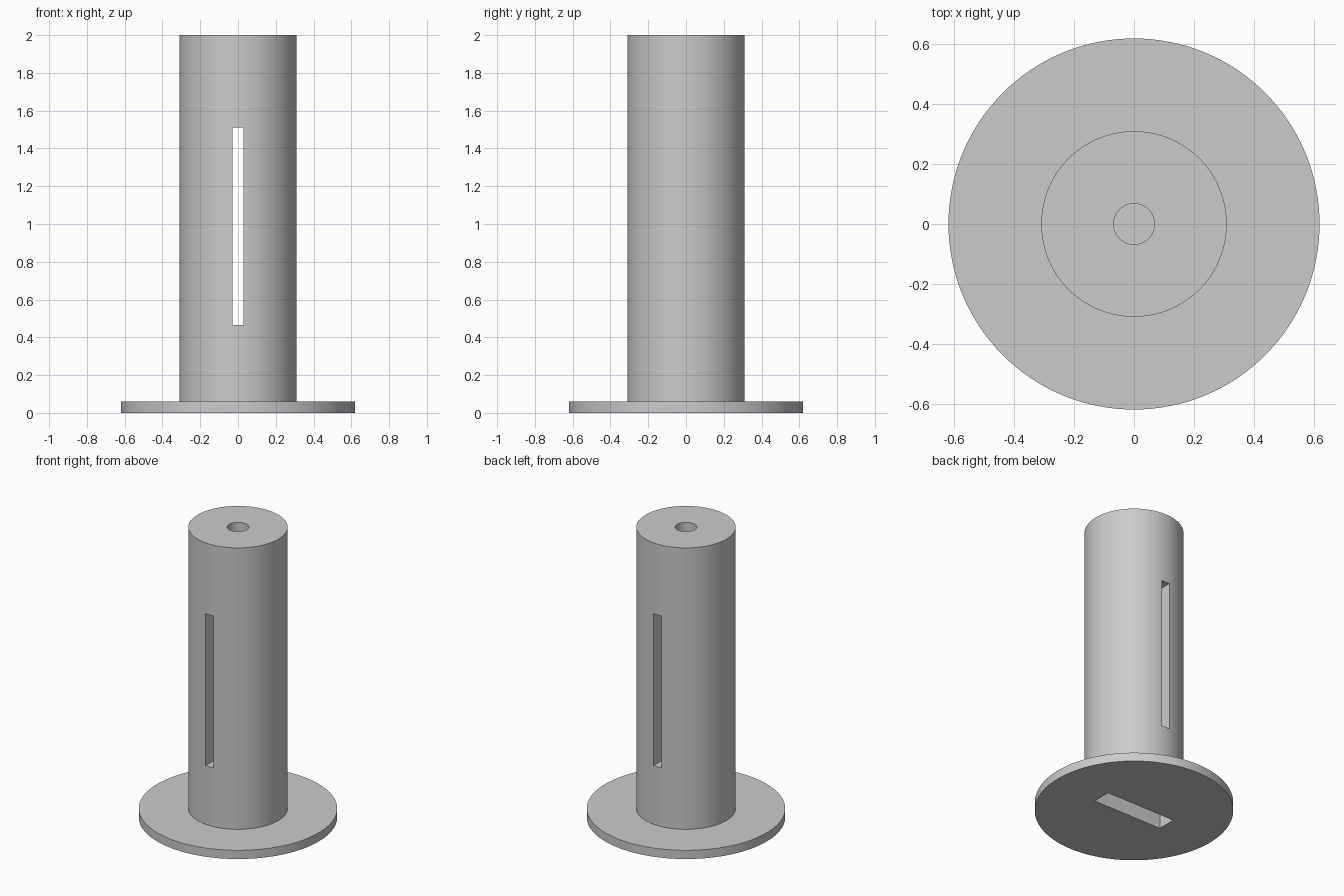
import bpy
import math

cube = bpy.data.objects.get("Cube")
if cube:
    bpy.data.objects.remove(cube, do_unlink=True)

grey = bpy.data.materials.new("plain grey")
grey.use_nodes = True
colour = (0.6, 0.6, 0.6, 1)
grey.diffuse_color = colour
grey.node_tree.nodes["Principled BSDF"].inputs["Base Color"].default_value = colour

SEGMENTS = 128


def cylinder(name, radius, bottom, top, segments=SEGMENTS):
    bpy.ops.mesh.primitive_cylinder_add(
        vertices=segments, radius=radius, depth=top - bottom,
        location=(0, 0, (bottom + top) / 2))
    obj = bpy.context.object
    obj.name = name
    obj.data.materials.append(grey)
    return obj


def box(name, width, depth, bottom, top):
    bpy.ops.mesh.primitive_cube_add(size=1, location=(0, 0, (bottom + top) / 2))
    obj = bpy.context.object
    obj.name = name
    obj.scale = (width, depth, top - bottom)
    bpy.ops.object.transform_apply(location=False, rotation=False, scale=True)
    obj.data.materials.append(grey)
    return obj


def boolean(target, other, operation):
    mod = target.modifiers.new(other.name, 'BOOLEAN')
    mod.operation = operation
    mod.solver = 'EXACT'
    mod.object = other
    bpy.context.view_layer.objects.active = target
    bpy.ops.object.modifier_apply(modifier=mod.name)
    bpy.data.objects.remove(other, do_unlink=True)


# Round base plate joined to the upright post
stand = cylinder("post_and_base", 0.62, 0, 0.06)
boolean(stand, cylinder("post", 0.31, 0.03, 2), 'UNION')

# Tall slot through the post, blind hole in its top, pocket underneath
boolean(stand, box("through_slot", 0.06, 1, 0.465, 1.512), 'DIFFERENCE')
boolean(stand, cylinder("top_hole", 0.068, 1.75, 2.1, 48), 'DIFFERENCE')
boolean(stand, box("base_pocket", 0.53, 0.13, -0.1, 0.25), 'DIFFERENCE')

# Smooth round walls with crisp rims
bpy.ops.object.select_all(action='DESELECT')
stand.select_set(True)
bpy.context.view_layer.objects.active = stand
bpy.ops.object.shade_smooth_by_angle(angle=math.radians(30))
